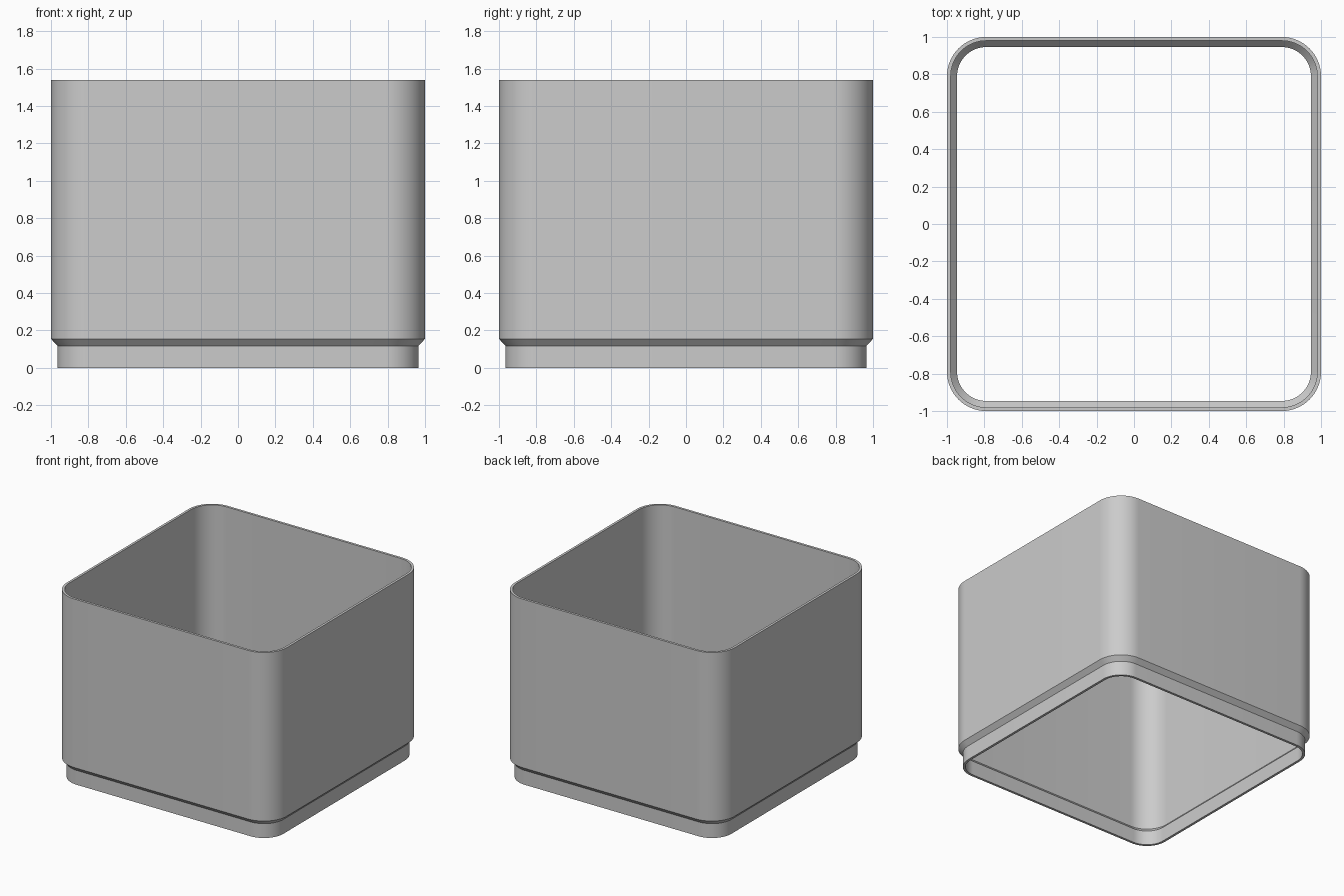
import bpy, bmesh, math

if "Cube" in bpy.data.objects:
    bpy.data.objects.remove(bpy.data.objects["Cube"])

CENTRE = 0.79   # distance of the corner arc centres from the axes
SEGMENTS = 16   # segments per rounded corner

# Closed wall section: (half width, height)
SECTION = [
    (0.966, 0.0), (0.966, 0.118), (1.0, 0.155), (1.0, 1.54),     # outside
    (0.98, 1.54), (0.98, 0.155), (0.946, 0.118), (0.946, 0.0),   # inside
]


def rounded_square(half):
    """Outline of a square with concentric rounded corners."""
    radius = half - CENTRE
    points = []
    for sx, sy, start in ((1, 1, 0), (-1, 1, 90), (-1, -1, 180), (1, -1, 270)):
        for i in range(SEGMENTS + 1):
            a = math.radians(start + 90 * i / SEGMENTS)
            points.append((sx * CENTRE + radius * math.cos(a),
                           sy * CENTRE + radius * math.sin(a)))
    return points


# Sweep the section around the rounded square
bm = bmesh.new()
rings = [[bm.verts.new((x, y, z)) for x, y in rounded_square(half)]
         for half, z in SECTION]
for k, lower in enumerate(rings):
    upper = rings[(k + 1) % len(rings)]
    n = len(lower)
    for i in range(n):
        j = (i + 1) % n
        bm.faces.new((lower[i], lower[j], upper[j], upper[i]))
bmesh.ops.recalc_face_normals(bm, faces=bm.faces)
mesh = bpy.data.meshes.new("stacking_sleeve")
bm.to_mesh(mesh)
bm.free()

# Open sleeve with a stepped foot
sleeve = bpy.data.objects.new("stacking_sleeve", mesh)
bpy.context.collection.objects.link(sleeve)
grey = bpy.data.materials.new("plain grey")
grey.diffuse_color = (0.6, 0.6, 0.6, 1)
grey.use_nodes = True
grey.node_tree.nodes["Principled BSDF"].inputs["Base Color"].default_value = grey.diffuse_color
mesh.materials.append(grey)

bpy.context.view_layer.objects.active = sleeve
sleeve.select_set(True)
bpy.ops.object.shade_smooth_by_angle(angle=math.radians(30))
